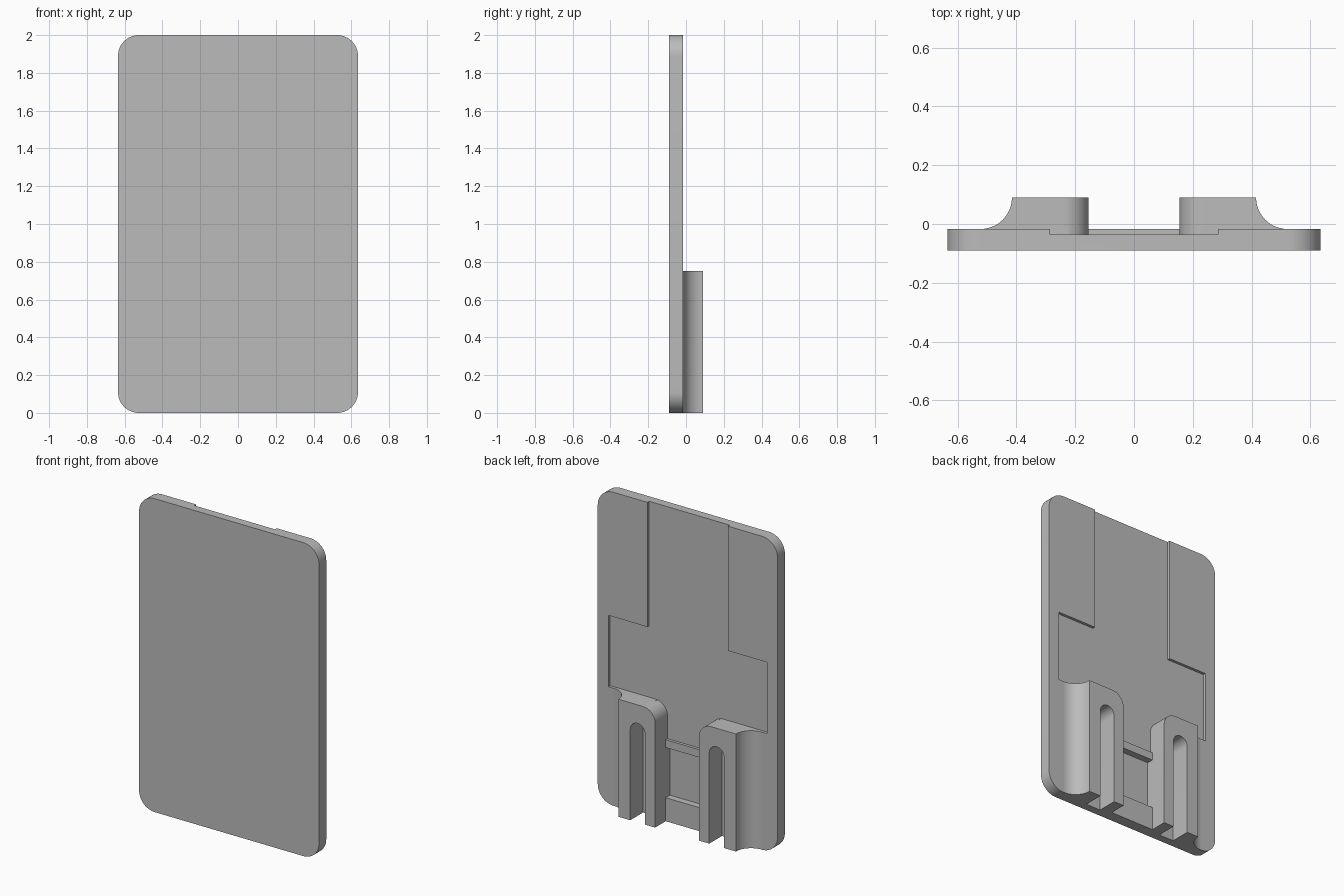
import bpy, bmesh
from math import sin, cos, pi, radians
from mathutils import Vector

if "Cube" in bpy.data.objects:
    bpy.data.objects.remove(bpy.data.objects["Cube"], do_unlink=True)

WIDTH, HEIGHT = 0.635, 2.0
FRONT, BACK, FLOOR, POCKET, TIP = -0.09, -0.017, -0.035, -0.06, 0.09
HOOK_TOP, HOOK_IN, HOOK_OUT = 0.75, 0.155, 0.415

grey = bpy.data.materials.new("plain grey")
grey.use_nodes = True
grey.diffuse_color = (0.5, 0.5, 0.5, 1)
grey.node_tree.nodes["Principled BSDF"].inputs["Base Color"].default_value = (0.5, 0.5, 0.5, 1)


def arc(cx, cy, r, start, end, n=12):
    angles = [radians(start + (end - start) * i / n) for i in range(n + 1)]
    return [(cx + r * cos(a), cy + r * sin(a)) for a in angles]


def prism(name, outline, axis, low, high, bevel=None):
    """Extrude a 2D outline along y (x-z outline) or z (x-y outline)."""
    bm = bmesh.new()
    place = (lambda p: (p[0], low, p[1])) if axis == "y" else (lambda p: (p[0], p[1], low))
    face = bm.faces.new([bm.verts.new(place(p)) for p in outline])
    grown = bmesh.ops.extrude_face_region(bm, geom=[face])["geom"]
    offset = Vector((0, high - low, 0)) if axis == "y" else Vector((0, 0, high - low))
    bmesh.ops.translate(bm, vec=offset, verts=[v for v in grown if isinstance(v, bmesh.types.BMVert)])
    if bevel:
        x, z, radius = bevel
        edges = [e for e in bm.edges
                 if all(abs(v.co.x - x) < 1e-4 and abs(v.co.z - z) < 1e-4 for v in e.verts)]
        bmesh.ops.bevel(bm, geom=edges, offset=radius, segments=12, profile=0.5, affect="EDGES")
    bmesh.ops.recalc_face_normals(bm, faces=bm.faces)
    mesh = bpy.data.meshes.new(name)
    bm.to_mesh(mesh)
    bm.free()
    mesh.materials.append(grey)
    obj = bpy.data.objects.new(name, mesh)
    bpy.context.collection.objects.link(obj)
    return obj


def activate(obj):
    bpy.ops.object.select_all(action="DESELECT")
    obj.select_set(True)
    bpy.context.view_layer.objects.active = obj


def cut(obj, cutter):
    mod = obj.modifiers.new("cut", "BOOLEAN")
    mod.operation, mod.solver, mod.object = "DIFFERENCE", "EXACT", cutter
    activate(obj)
    bpy.ops.object.modifier_apply(modifier=mod.name)


def mirrored(points, side):
    return [(side * x, z) for x, z in points]


# Rounded back plate
r = 0.11
outline = (arc(WIDTH - r, HEIGHT - r, r, 0, 90) + arc(r - WIDTH, HEIGHT - r, r, 90, 180)
           + arc(r - WIDTH, r, r, 180, 270) + arc(WIDTH - r, r, r, 270, 360))
plate = prism("back_plate", outline, "y", FRONT, BACK)

# Stepped shallow recess and the deeper latch pocket between the hooks
half = [(0.225, 0.52), (0.225, 0.75), (0.56, 0.75), (0.56, 1.205), (0.285, 1.205), (0.285, 2.1)]
recess = prism("recess_cutter", half + mirrored(half[::-1], -1), "y", FLOOR, 0.3)
pocket_half = [(HOOK_IN, 0.15), (HOOK_IN, 0.47)]
pocket = prism("pocket_cutter", pocket_half + mirrored(pocket_half[::-1], -1), "y", POCKET, 0.3)
cutters = [recess, pocket]
for cutter in cutters:
    cut(plate, cutter)

# Pair of slotted hooks with concave outer flanks
parts = [plate]
flank = TIP - BACK
for side, label in ((1, "left"), (-1, "right")):
    profile = [(HOOK_IN, FLOOR - 0.002), (HOOK_IN, TIP)]
    profile += arc(HOOK_OUT + flank, TIP, flank, 180, 270)
    profile += [(HOOK_OUT + flank, FLOOR - 0.002)]
    hook = prism(label + "_hook", mirrored(profile, side), "z", 0, HOOK_TOP,
                 bevel=(side * HOOK_IN, HOOK_TOP, 0.085))
    slot_r = 0.052
    slot_x = 0.279
    slot = [(slot_x - slot_r, -0.1), (slot_x + slot_r, -0.1)] + arc(slot_x, 0.58, slot_r, 0, 180)
    slot_cutter = prism(label + "_slot_cutter", mirrored(slot, side), "y", FLOOR - 0.004, 0.3)
    cut(hook, slot_cutter)
    cut(plate, slot_cutter)
    cutters.append(slot_cutter)
    parts.append(hook)

for cutter in cutters:
    bpy.data.objects.remove(cutter, do_unlink=True)

for part in parts:
    activate(part)
    bpy.ops.object.shade_smooth_by_angle(angle=radians(30))
